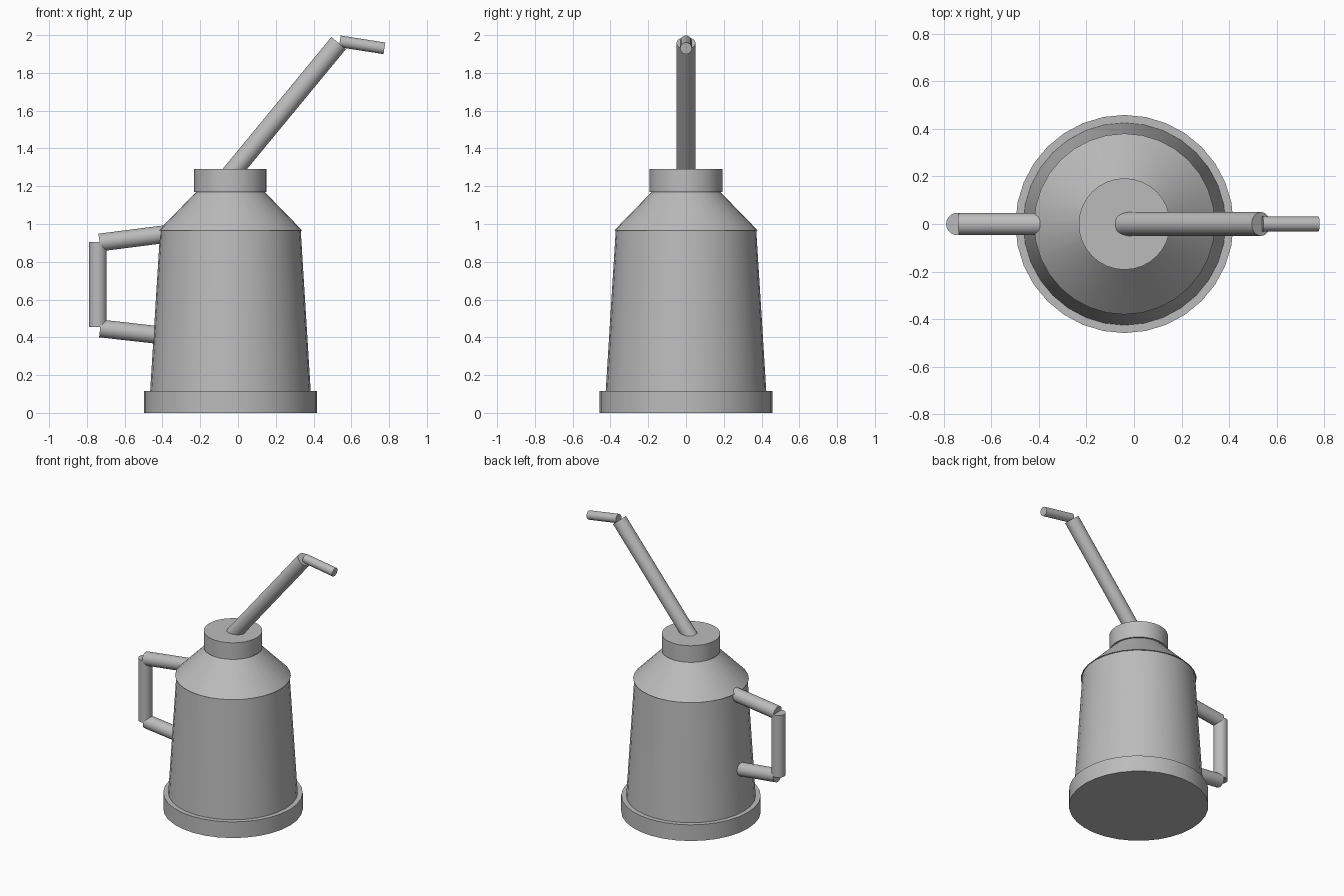
import bpy
import math
from mathutils import Vector

cube = bpy.data.objects.get("Cube")
if cube:
    bpy.data.objects.remove(cube, do_unlink=True)

# One plain metal colour
GREY = (0.5, 0.5, 0.5, 1.0)
metal = bpy.data.materials.new("grey metal")
metal.use_nodes = True
metal.diffuse_color = GREY
metal.node_tree.nodes["Principled BSDF"].inputs["Base Color"].default_value = GREY

AXIS_X = -0.04


def tube(name, start, end, r_start, r_end=None, sides=32):
    """Closed cylinder or cone frustum between two points in the y = 0 plane."""
    a, b = Vector((start[0], 0, start[1])), Vector((end[0], 0, end[1]))
    axis = b - a
    bpy.ops.mesh.primitive_cone_add(
        vertices=sides, radius1=r_start,
        radius2=r_start if r_end is None else r_end,
        depth=axis.length, location=(a + b) / 2,
        rotation=axis.to_track_quat("Z", "Y").to_euler())
    obj = bpy.context.object
    obj.name = name
    obj.data.materials.append(metal)
    bpy.ops.object.shade_smooth_by_angle(angle=math.radians(30))
    return obj


def ring(name, z0, z1, r0, r1=None):
    """Part standing on the can's vertical axis."""
    return tube(name, (AXIS_X, z0), (AXIS_X, z1), r0, r1)


# Can
ring("base", 0.0, 0.117, 0.458)
ring("body", 0.10, 0.968, 0.426, 0.372)
ring("shoulder", 0.966, 1.175, 0.38, 0.176)
ring("cap", 1.17, 1.29, 0.192)

# Spout with its bent tip
tube("spout", (AXIS_X, 1.263), (0.533, 1.958), 0.05)
tube("spout_tip", (0.539, 1.967), (0.775, 1.93), 0.031)

# Handle
tube("handle_upper", (-0.733, 0.902), (-0.38, 0.947), 0.047)
tube("handle_grip", (-0.742, 0.455), (-0.742, 0.905), 0.047)
tube("handle_lower", (-0.73, 0.447), (-0.41, 0.411), 0.047)
